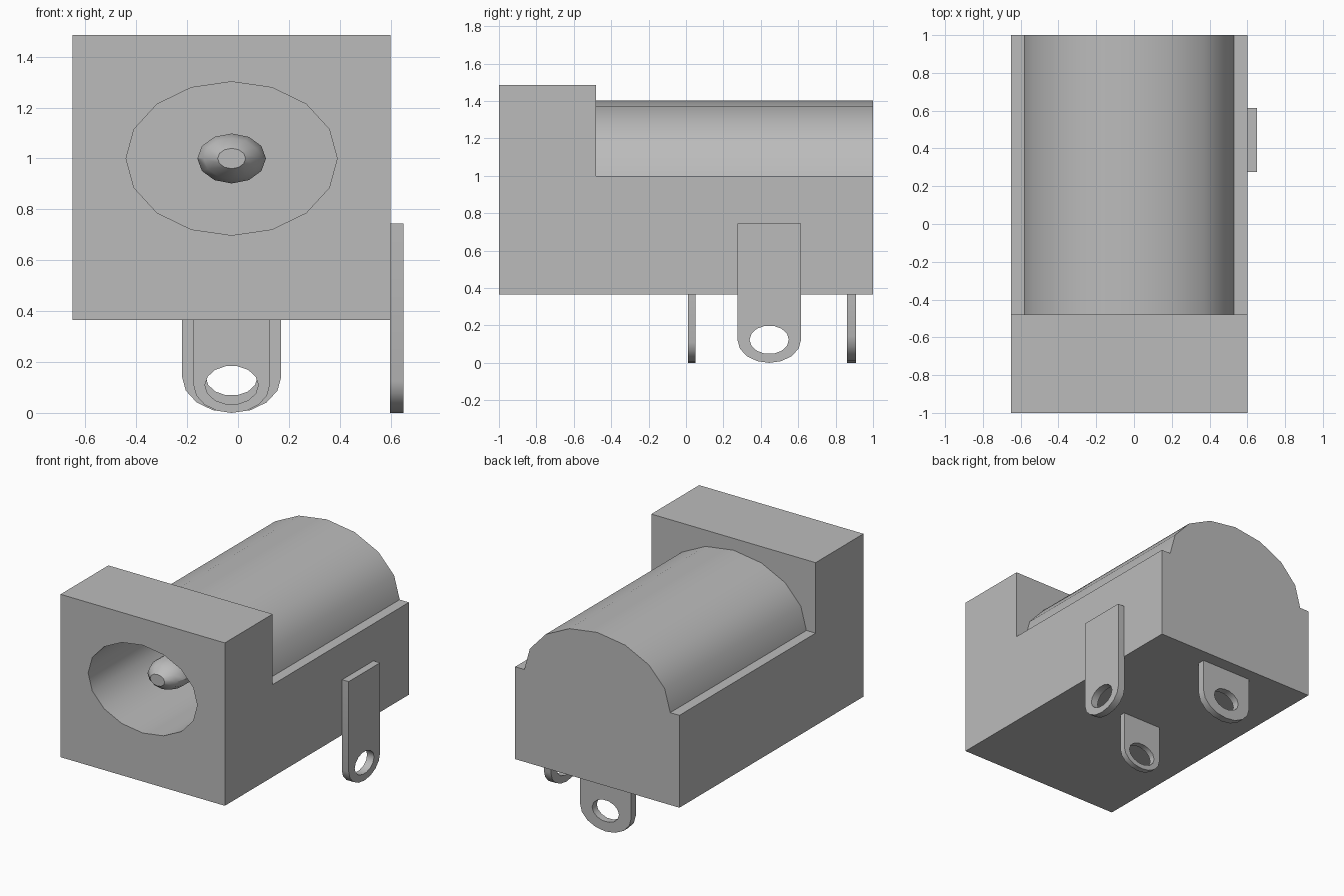
import bpy, bmesh
from math import sin, cos, pi, radians
from mathutils import Vector

CX = -0.025      # centre line of the housing
SQ = 0.727       # vertical squash of every round feature

old = bpy.data.objects.get("Cube")
if old:
    bpy.data.objects.remove(old, do_unlink=True)

grey = bpy.data.materials.new("light_grey")
grey.use_nodes = True
grey.diffuse_color = (0.5, 0.5, 0.5, 1)
grey.node_tree.nodes["Principled BSDF"].inputs["Base Color"].default_value = (0.5, 0.5, 0.5, 1)


def arc(cu, cz, r, a0, a1, n):
    """Points of a squashed arc, angles in units of pi."""
    return [(cu + r * cos(pi * (a0 + (a1 - a0) * i / n)),
             cz + r * SQ * sin(pi * (a0 + (a1 - a0) * i / n))) for i in range(n + 1)]


def prism(name, outline, start, end, axis="y"):
    """Extrude a (u, z) outline along y or x."""
    bm = bmesh.new()
    place = (lambda u, z: (u, start, z)) if axis == "y" else (lambda u, z: (start, u, z))
    face = bm.faces.new([bm.verts.new(place(u, z)) for u, z in outline])
    made = bmesh.ops.extrude_face_region(bm, geom=[face])["geom"]
    shift = Vector((0, end - start, 0)) if axis == "y" else Vector((end - start, 0, 0))
    bmesh.ops.translate(bm, vec=shift, verts=[g for g in made if isinstance(g, bmesh.types.BMVert)])
    return finish(name, bm)


def finish(name, bm):
    bmesh.ops.recalc_face_normals(bm, faces=bm.faces[:])
    mesh = bpy.data.meshes.new(name)
    bm.to_mesh(mesh)
    bm.free()
    mesh.materials.append(grey)
    ob = bpy.data.objects.new(name, mesh)
    bpy.context.collection.objects.link(ob)
    return ob


def select(ob):
    bpy.ops.object.select_all(action="DESELECT")
    ob.select_set(True)
    bpy.context.view_layer.objects.active = ob


def combine(ob, other, operation):
    """Apply a boolean and discard the second solid."""
    select(ob)
    mod = ob.modifiers.new(operation, "BOOLEAN")
    mod.operation = operation
    mod.solver = "EXACT"
    mod.object = other
    bpy.ops.object.modifier_apply(modifier=mod.name)
    bpy.data.objects.remove(other, do_unlink=True)


def smooth(ob, angle=40):
    select(ob)
    bpy.ops.object.shade_smooth_by_angle(angle=radians(angle))


# Housing: stepped side profile, rounded barrel on top, socket bored from the front
housing = prism("housing", [(-1, 0.365), (1, 0.365), (1, 1), (-0.48, 1), (-0.48, 1.485), (-1, 1.485)],
                -0.65, 0.60, "x")
barrel = prism("barrel", arc(CX, 1, 0.555, 0, 1, 8) + [(-0.58, 0.6), (0.53, 0.6)], -0.7, 1)
combine(housing, barrel, "UNION")
bore = prism("bore", arc(CX, 1, 0.415, 0, 2, 16)[:-1], -1.2, 0.7)
combine(housing, bore, "DIFFERENCE")
smooth(housing)

# Centre pin with a domed tip
bm = bmesh.new()
rings = []
for y, r in [(0.72, 0.135), (-0.72, 0.135), (-0.79, 0.11), (-0.84, 0.055)]:
    rings.append([bm.verts.new((u, y, z)) for u, z in arc(CX, 1, r, 0, 2, 12)[:-1]])
for a, b in zip(rings, rings[1:]):
    for i in range(len(a)):
        j = (i + 1) % len(a)
        bm.faces.new((a[i], a[j], b[j], b[i]))
bm.faces.new(rings[0])
bm.faces.new(rings[-1])
smooth(finish("centre_pin", bm), 35)


def solder_tab(name, centre, r, hole, top, start, end, axis):
    """Flat terminal with a rounded foot and an eyelet."""
    cz = r * SQ
    tab = prism(name, [(centre + r, top), (centre - r, top)] + arc(centre, cz, r, 1, 2, 8),
                start, end, axis)
    eye = prism("eyelet", arc(centre, cz, hole, 0, 2, 14)[:-1], start - 0.1, end + 0.1, axis)
    combine(tab, eye, "DIFFERENCE")
    smooth(tab)


# Three terminals
solder_tab("middle_terminal", CX, 0.15, 0.105, 0.4, 0.01, 0.05, "y")
solder_tab("rear_terminal", CX, 0.195, 0.102, 0.4, 0.86, 0.91, "y")
solder_tab("side_terminal", 0.445, 0.17, 0.105, 0.745, 0.597, 0.65, "x")
